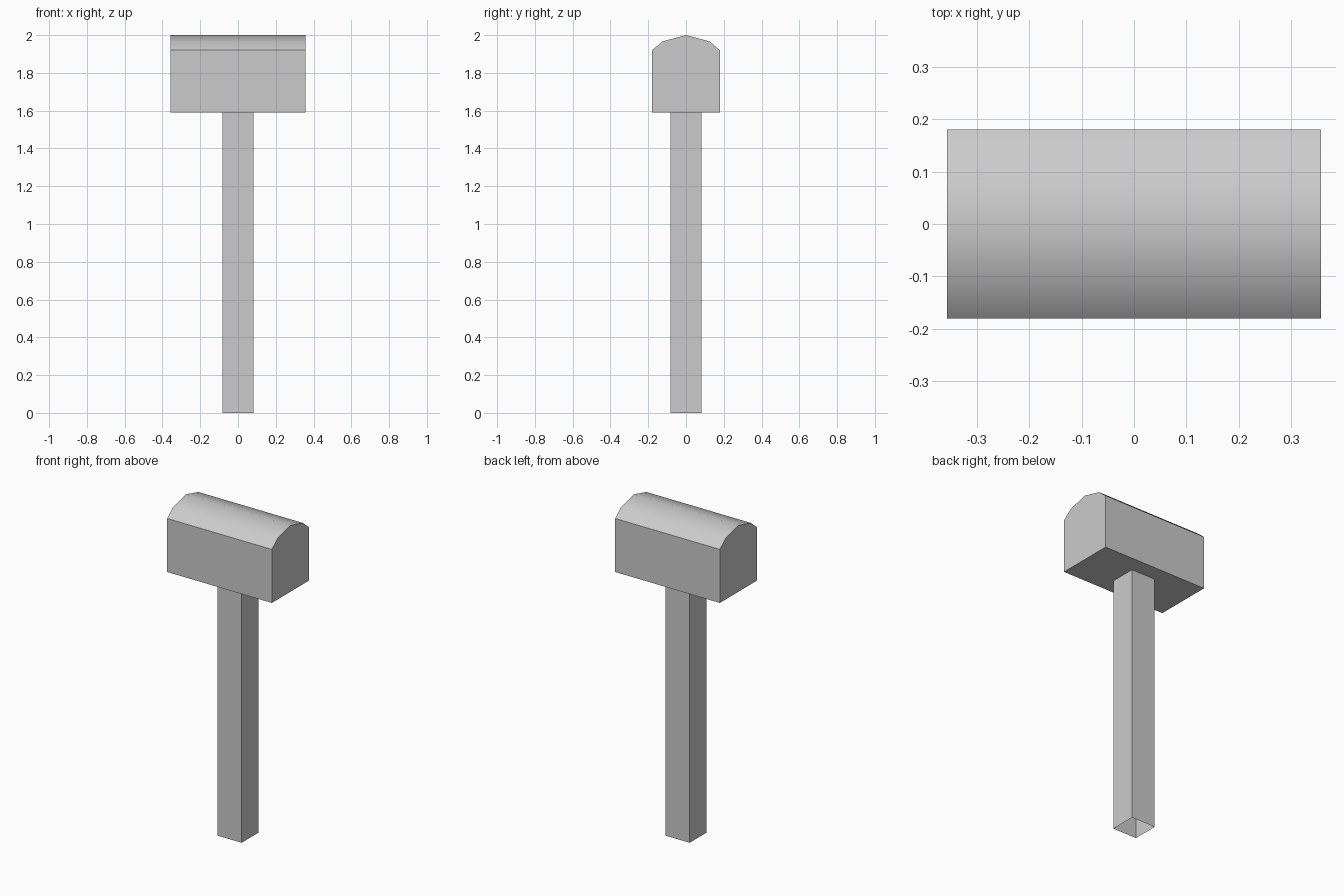
import bpy
import bmesh
import math

cube = bpy.data.objects.get("Cube")
if cube:
    bpy.data.objects.remove(cube, do_unlink=True)

grey = bpy.data.materials.new("plain grey")
grey.use_nodes = True
colour = (0.6, 0.6, 0.6, 1)
grey.diffuse_color = colour
grey.node_tree.nodes["Principled BSDF"].inputs["Base Color"].default_value = colour


def add_prism(name, profile, offset, open_start=False):
    """Extrude a closed profile along an offset."""
    bm = bmesh.new()
    start = bm.faces.new([bm.verts.new(p) for p in profile])
    result = bmesh.ops.extrude_face_region(bm, geom=[start], use_keep_orig=True)
    moved = [v for v in result["geom"] if isinstance(v, bmesh.types.BMVert)]
    bmesh.ops.translate(bm, verts=moved, vec=offset)
    bmesh.ops.recalc_face_normals(bm, faces=bm.faces)
    if open_start:
        bmesh.ops.delete(bm, geom=[start], context="FACES_ONLY")
    mesh = bpy.data.meshes.new(name)
    bm.to_mesh(mesh)
    bm.free()
    mesh.materials.append(grey)
    obj = bpy.data.objects.new(name, mesh)
    bpy.context.collection.objects.link(obj)
    return obj


# Square post, hollow and open at the foot
w, d = 0.082, 0.081
add_prism("post", [(-w, -d, 0), (w, -d, 0), (w, d, 0), (-w, d, 0)],
          (0, 0, 1.59), open_start=True)

# Box head with a softly arched roof
half = 0.357
side = [(0.18, 1.59), (0.18, 1.92), (0.124, 1.967)]
outline = side + [(0, 2.0)] + [(-y, z) for y, z in reversed(side)]
head = add_prism("head", [(-half, y, z) for y, z in outline], (2 * half, 0, 0))

bpy.ops.object.select_all(action="DESELECT")
head.select_set(True)
bpy.context.view_layer.objects.active = head
bpy.ops.object.shade_smooth_by_angle(angle=math.radians(40))
